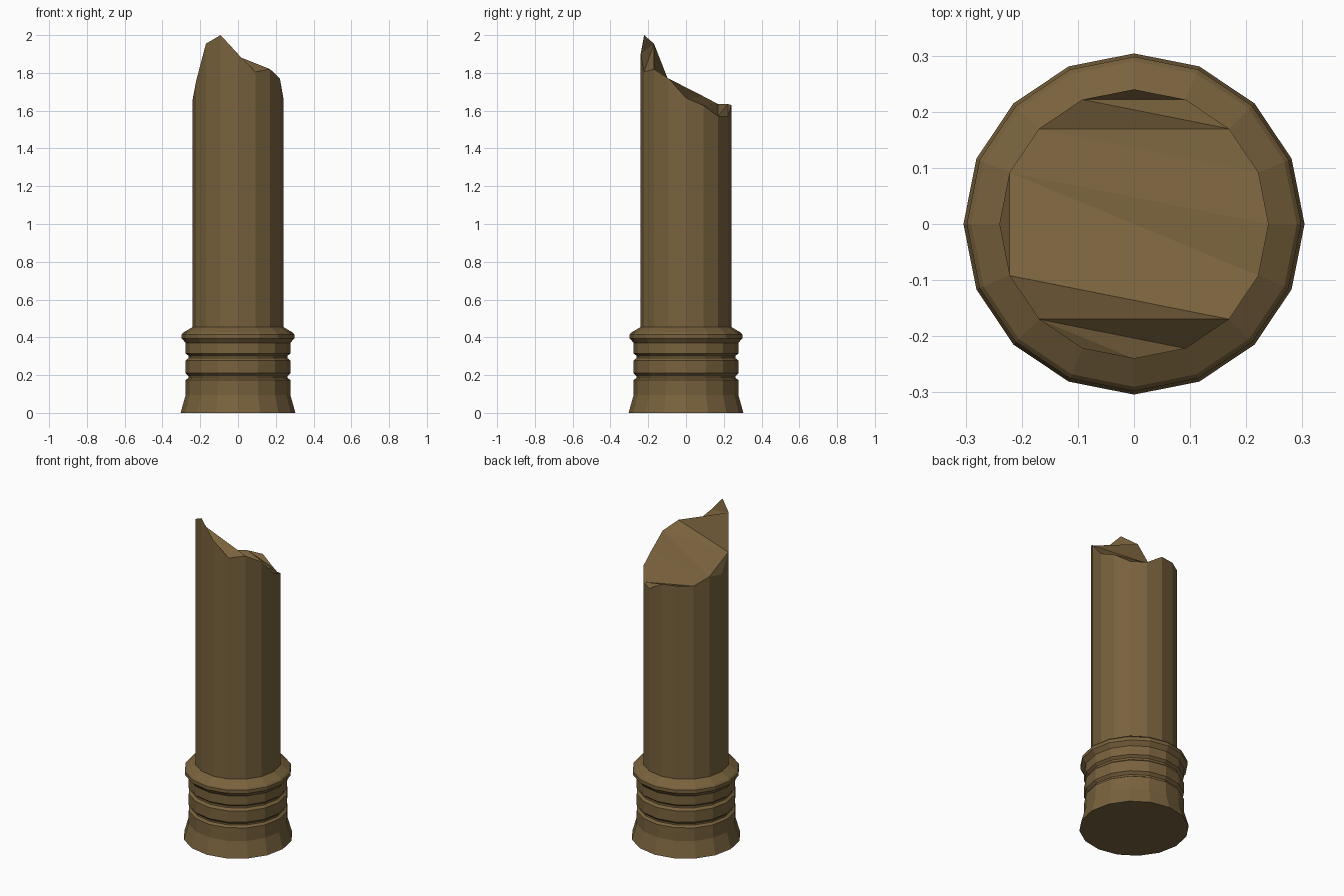
import bpy, bmesh, math

if "Cube" in bpy.data.objects:
    bpy.data.objects.remove(bpy.data.objects["Cube"])

SIDES = 16

stone = bpy.data.materials.new("brown stone")
stone.diffuse_color = (0.19, 0.122, 0.047, 1)
stone.use_nodes = True
stone.node_tree.nodes["Principled BSDF"].inputs["Base Color"].default_value = stone.diffuse_color


def ring(bm, r, heights):
    """One 16-sided ring; heights holds a z per corner."""
    return [bm.verts.new((r * math.cos(2 * math.pi * i / SIDES),
                          r * math.sin(2 * math.pi * i / SIDES), z))
            for i, z in enumerate(heights)]


def bridge(bm, low, high):
    for i in range(SIDES):
        j = (i + 1) % SIDES
        bm.faces.new((low[i], low[j], high[j], high[i]))


def finish(bm, name):
    mesh = bpy.data.meshes.new(name)
    bm.to_mesh(mesh)
    bm.free()
    mesh.materials.append(stone)
    obj = bpy.data.objects.new(name, mesh)
    bpy.context.collection.objects.link(obj)


# Moulded base: flared foot, two grooves and a collar (radius, height)
profile = [(0.304, 0), (0.277, 0.095), (0.277, 0.175), (0.262, 0.185),
           (0.262, 0.195), (0.277, 0.21), (0.277, 0.278), (0.262, 0.29),
           (0.262, 0.302), (0.277, 0.315), (0.277, 0.37), (0.298, 0.395),
           (0.298, 0.415), (0.29, 0.425), (0.24, 0.455)]
bm = bmesh.new()
rings = [ring(bm, r, [z] * SIDES) for r, z in profile]
for low, high in zip(rings, rings[1:]):
    bridge(bm, low, high)
bm.faces.new(rings[0][::-1])
finish(bm, "column_base")

# Broken shaft: corner heights run anticlockwise from +x
broken = [1.668, 1.628, 1.57, 1.57, 1.63, 1.635, 1.635, 1.676,
          1.66, 1.757, 1.955, 2.0, 1.90, 1.805, 1.82, 1.77]
bm = bmesh.new()
bottom = ring(bm, 0.24, [0.455] * SIDES)
top = ring(bm, 0.24, broken)
bridge(bm, bottom, top)

# Fracture surface: triangles in strips across the shaft
cap = [(3, 4, 5), (2, 3, 5), (2, 5, 6), (1, 2, 6), (1, 6, 7), (0, 1, 7),
       (7, 8, 9), (0, 7, 15), (7, 9, 15), (9, 14, 15), (9, 10, 14),
       (10, 13, 14), (10, 12, 13), (10, 11, 12)]
for tri in cap:
    face = bm.faces.new([top[i] for i in tri])
    face.normal_update()
    if face.normal.z < 0:
        face.normal_flip()
finish(bm, "broken_shaft")
